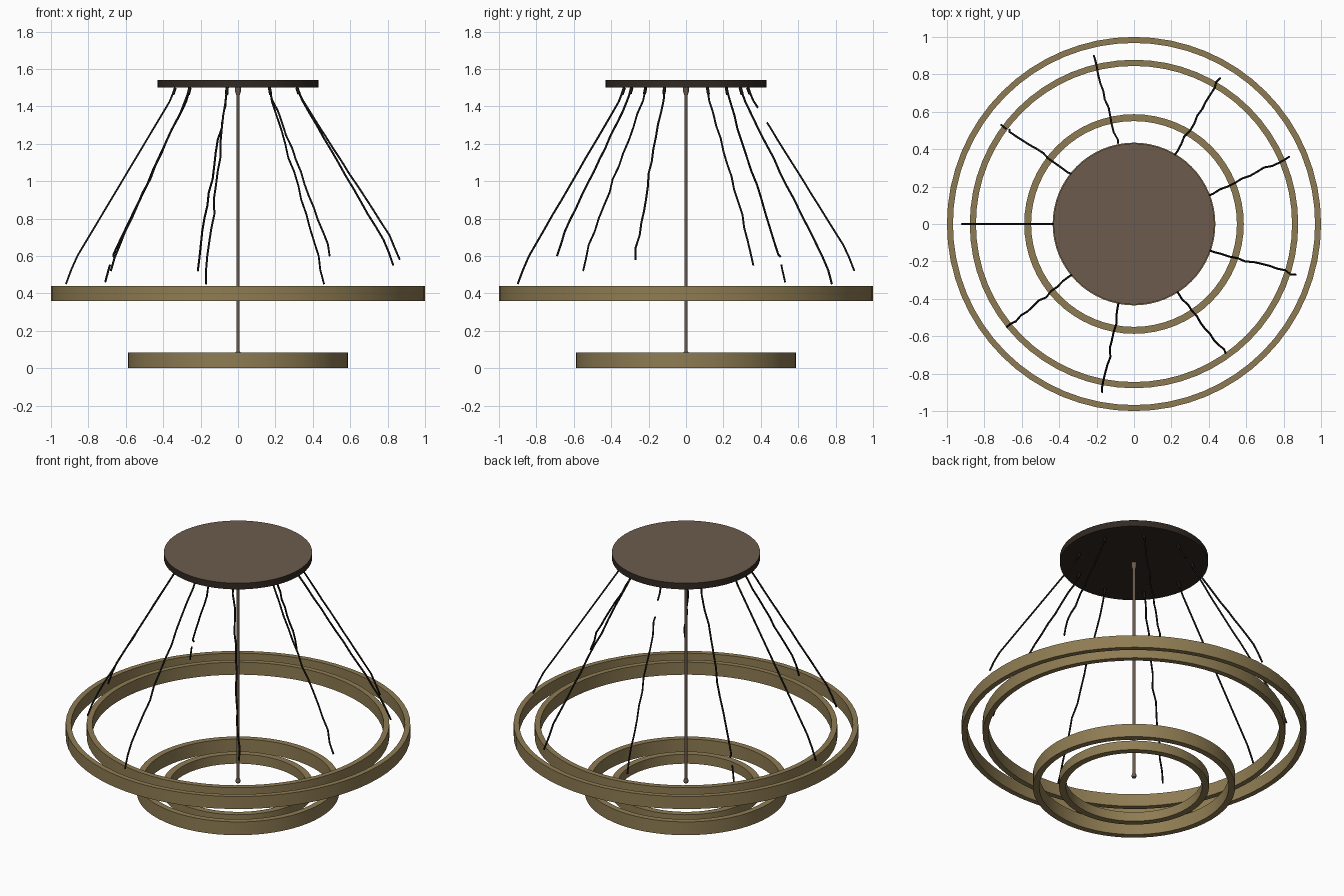
import bpy
import bmesh
import random
from math import cos, sin, radians, pi
from mathutils import Vector

if "Cube" in bpy.data.objects:
    bpy.data.objects.remove(bpy.data.objects["Cube"], do_unlink=True)
random.seed(4)


def material(name, r, g, b):
    m = bpy.data.materials.new(name)
    m.use_nodes = True
    m.diffuse_color = (r, g, b, 1)
    m.node_tree.nodes["Principled BSDF"].inputs["Base Color"].default_value = (r, g, b, 1)
    return m


BRASS = material("aged brass", 0.27, 0.20, 0.085)
BROWN = material("warm brown", 0.15, 0.105, 0.075)
DARK = material("dark brown", 0.032, 0.022, 0.016)
BLACK = material("wire black", 0.010, 0.008, 0.006)


def lathe(name, profile, mats, sides=64, closed=False):
    """Revolve a list of (radius, height) points about the z axis."""
    bm = bmesh.new()
    verts = [bm.verts.new((r, 0, z)) for r, z in profile]
    pairs = list(zip(verts, verts[1:]))
    if closed:
        pairs.append((verts[-1], verts[0]))
    edges = [bm.edges.new(p) for p in pairs]
    bmesh.ops.spin(bm, geom=verts + edges, axis=(0, 0, 1), cent=(0, 0, 0),
                   angle=2 * pi, steps=sides, use_duplicate=False)
    bmesh.ops.remove_doubles(bm, verts=bm.verts[:], dist=0.0005)
    bmesh.ops.recalc_face_normals(bm, faces=bm.faces[:])
    mesh = bpy.data.meshes.new(name)
    bm.to_mesh(mesh)
    bm.free()
    ob = bpy.data.objects.new(name, mesh)
    bpy.context.collection.objects.link(ob)
    for m in mats:
        mesh.materials.append(m)
    bpy.ops.object.select_all(action='DESELECT')
    ob.select_set(True)
    bpy.context.view_layer.objects.active = ob
    bpy.ops.object.shade_smooth_by_angle(angle=radians(35))
    return ob


# Four flat band rings in two tiers
def ring(name, inner, outer, low, high):
    lathe(name, [(inner, low), (outer, low), (outer, high), (inner, high)],
          [BRASS], closed=True)


ring("upper_outer_ring", 0.968, 1.0, 0.36, 0.44)
ring("upper_inner_ring", 0.845, 0.878, 0.36, 0.44)
ring("lower_outer_ring", 0.55, 0.587, 0.0, 0.085)
ring("lower_inner_ring", 0.395, 0.435, 0.0, 0.06)

# Ceiling plate: brown top, darker rim and underside
plate = lathe("ceiling_plate", [(0, 1.5), (0.43, 1.5), (0.43, 1.54), (0, 1.54)], [DARK, BROWN])
for face in plate.data.polygons:
    face.material_index = 1 if face.normal.z > 0.5 else 0

# Central rod with a collar at the top and a small knob at the bottom
lathe("central_rod", [(0, 0.06), (0.012, 0.064), (0.015, 0.075), (0.012, 0.087), (0.009, 0.09),
                      (0.009, 1.46), (0.016, 1.48), (0.016, 1.5), (0, 1.5)], [BROWN], sides=16)


# Slightly crooked suspension wires
def wire(name, points, radius=0.0055):
    curve = bpy.data.curves.new(name, 'CURVE')
    curve.dimensions = '3D'
    curve.bevel_depth = radius
    curve.bevel_resolution = 1
    curve.use_fill_caps = True
    spline = curve.splines.new('POLY')
    spline.points.add(len(points) - 1)
    for p, co in zip(spline.points, points):
        p.co = (*co, 1)
    curve.materials.append(BLACK)
    ob = bpy.data.objects.new(name, curve)
    bpy.context.collection.objects.link(ob)


def spread(t):
    """Sideways travel of a wire for a given fraction of its drop."""
    knots = [(0, 0), (0.05, 0.03), (0.88, 0.92), (1, 1)]
    for (a, fa), (b, fb) in zip(knots, knots[1:]):
        if t <= b:
            return fa + (fb - fa) * (t - a) / (b - a)
    return 1


ENDS = [(-0.92, 0, 0.45), (-0.71, 0.53, 0.46), (-0.215, 0.90, 0.52),
        (0.46, 0.78, 0.45), (0.83, 0.36, 0.55), (0.865, -0.27, 0.58),
        (0.49, -0.69, 0.60), (-0.17, -0.90, 0.45), (-0.68, -0.55, 0.52)]
GAPS = {1: (0.87, 0.91), 2: (0.11, 0.19)}    # broken wires

for i, end in enumerate(ENDS):
    angle = radians(180 - 40 * i)
    start = Vector((0.335 * cos(angle), 0.335 * sin(angle), 1.5))
    end = Vector(end)
    side = Vector((-sin(angle), cos(angle), 0))

    def at(t, wobble):
        p = start.lerp(end, spread(t))
        p.z = start.z + (end.z - start.z) * t
        return p + side * wobble

    low, high = GAPS.get(i, (1, 1))
    steps = [k / 14 for k in range(15)]
    upper = [t for t in steps if t < low] + [low]
    lower = [high] + [t for t in steps if t > high]
    for part, ts in (("upper", upper), ("lower", lower)):
        if len(ts) > 1:
            amount = 0 if i == 0 else 0.007
            wire(f"wire_{i + 1}_{part}",
                 [at(t, random.uniform(-amount, amount) if 0 < t < 1 else 0) for t in ts])
    # thicker sleeve where the wire enters the plate
    wire(f"wire_sleeve_{i + 1}", [at(0, 0), at(0.035, 0)], 0.009)
